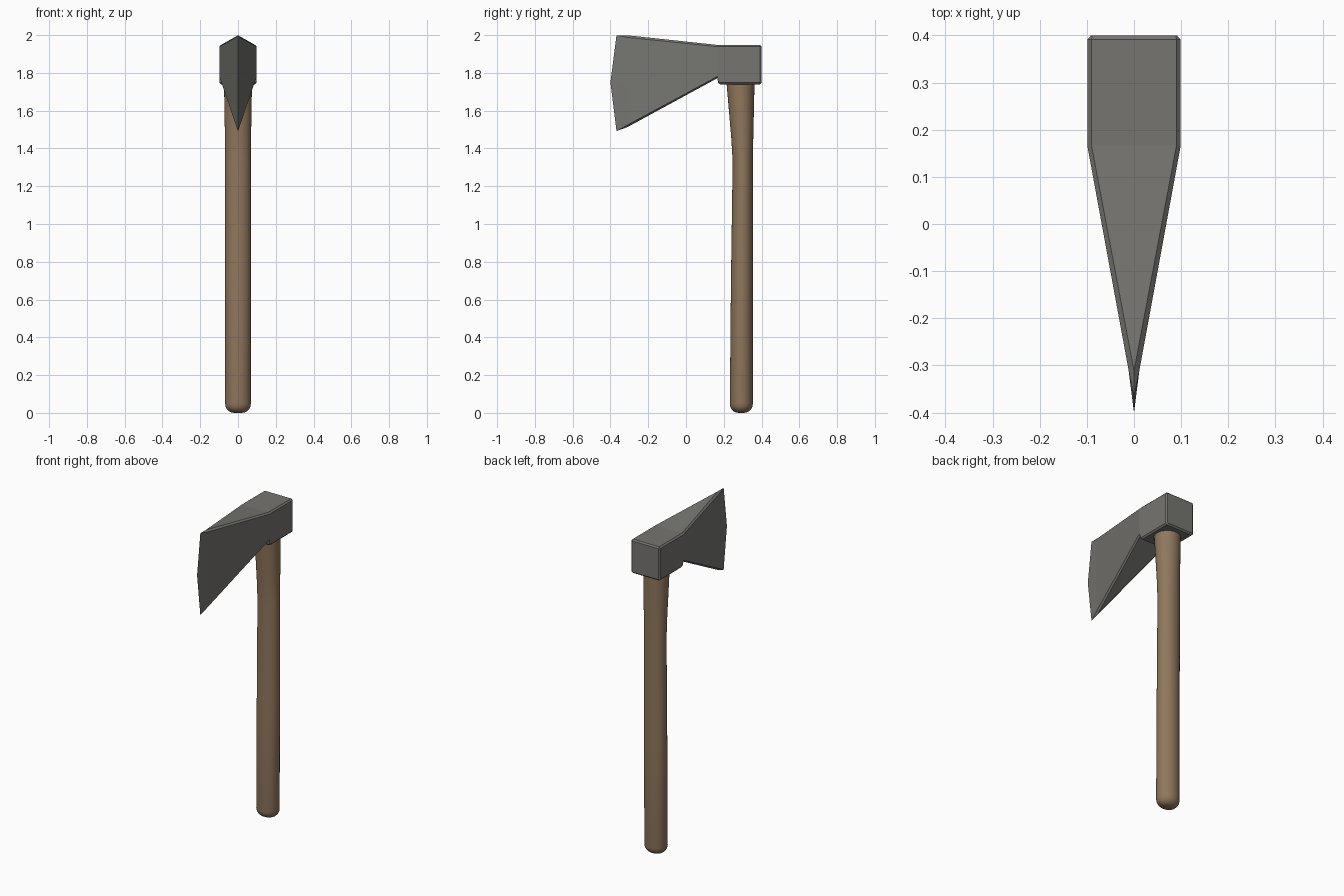
import bpy, bmesh, math

if "Cube" in bpy.data.objects:
    bpy.data.objects.remove(bpy.data.objects["Cube"])


def material(name, rgb):
    m = bpy.data.materials.new(name)
    m.diffuse_color = (*rgb, 1)
    m.use_nodes = True
    m.node_tree.nodes["Principled BSDF"].inputs["Base Color"].default_value = m.diffuse_color
    return m


def loft(name, rings, mat):
    """Skin a list of equal-length vertex rings and cap both ends."""
    bm = bmesh.new()
    rows = [[bm.verts.new(p) for p in r] for r in rings]
    n = len(rows[0])
    for a, b in zip(rows, rows[1:]):
        for i in range(n):
            j = (i + 1) % n
            bm.faces.new((a[i], a[j], b[j], b[i]))
    bm.faces.new(rows[0])
    bm.faces.new(rows[-1])
    bmesh.ops.remove_doubles(bm, verts=bm.verts, dist=0.0002)
    bmesh.ops.recalc_face_normals(bm, faces=bm.faces)
    me = bpy.data.meshes.new(name)
    bm.to_mesh(me)
    bm.free()
    me.materials.append(mat)
    ob = bpy.data.objects.new(name, me)
    bpy.context.collection.objects.link(ob)
    return ob


def head_ring(y, hw, zb, zt, b, bulge=0.0):
    """Chamfered rectangle with a middle point on each side."""
    zm = 1.75 if bulge else zb + (zt - zb) * 0.5
    half = [(hw - b, y, zt), (hw, y, zt - b), (hw, y - bulge, zm),
            (hw, y, zb + b), (hw - b, y, zb)]
    return half + [(-x, yy, z) for x, yy, z in reversed(half)]


steel = material("dark steel", (0.18, 0.178, 0.165))
wood = material("brown wood", (0.28, 0.185, 0.11))

# Axe head: square poll, small notch, then a wedge to the cutting edge
B = 0.009
loft("axe_head", [
    head_ring(0.400, 0.091, 1.748, 1.940, 0.002),
    head_ring(0.391, 0.099, 1.739, 1.948, B),
    head_ring(0.180, 0.099, 1.739, 1.948, B),
    head_ring(0.170, 0.099, 1.748, 1.948, B),
    head_ring(0.166, 0.099, 1.772, 1.948, B),
    head_ring(-0.310, 0.0115, 1.513, 1.999, 0.0113),
    head_ring(-0.368, 0.0, 1.492, 1.999, 0.0, bulge=0.032),
], steel)

# Handle: elliptical shaft, rounded foot, flaring below the head
SIDES = 32


def oval(z, hw, y0, y1):
    c, r = (y0 + y1) / 2, (y1 - y0) / 2
    return [(hw * math.cos(t), c + r * math.sin(t), z)
            for t in (2 * math.pi * i / SIDES for i in range(SIDES))]


rings = []
R = 0.048
for k in range(6):
    a = math.pi / 2 * k / 5
    inset = R * (1 - math.sin(a))
    rings.append(oval(R * (1 - math.cos(a)), 0.068 - inset, 0.232 + inset, 0.354 - inset))
rings += [oval(0.70, 0.068, 0.238, 0.354), oval(1.33, 0.068, 0.247, 0.354),
          oval(1.45, 0.069, 0.240, 0.356), oval(1.80, 0.075, 0.210, 0.364)]
handle = loft("handle", rings, wood)
bpy.context.view_layer.objects.active = handle
handle.select_set(True)
bpy.ops.object.shade_smooth_by_angle(angle=math.radians(40))
